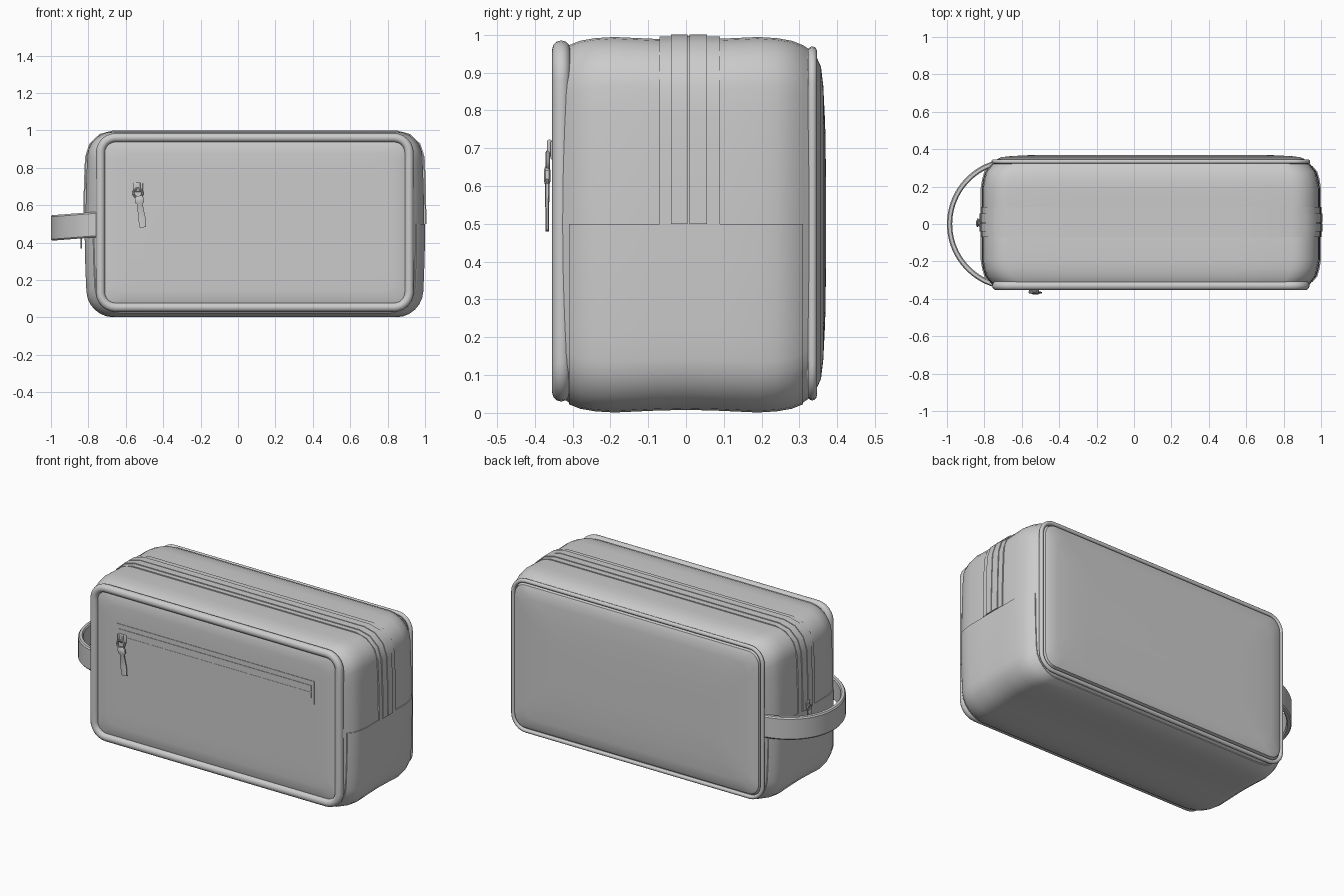
import bpy, bmesh, math
from mathutils import Matrix, Vector

if "Cube" in bpy.data.objects:
    bpy.data.objects.remove(bpy.data.objects["Cube"])

XL, XR = -0.797, 0.977      # body sides before bulging


def loft(name, rows, loop=True, wrap=False, mat=None):
    """Skin rows of 3D points; loop closes each row, wrap joins last row to first."""
    bm = bmesh.new()
    v = [[bm.verts.new(p) for p in row] for row in rows]
    nr, nc = len(v), len(v[0])
    for i in range(nr if wrap else nr - 1):
        for j in range(nc if loop else nc - 1):
            a, b, k = v[i], v[(i + 1) % nr], (j + 1) % nc
            bm.faces.new((a[j], a[k], b[k], b[j]))
    if not wrap:
        bm.faces.new(v[0])
        bm.faces.new(v[-1])
    if not loop:
        bm.faces.new([r[0] for r in v])
        bm.faces.new([r[-1] for r in v])
    bmesh.ops.recalc_face_normals(bm, faces=bm.faces)
    if mat:
        bm.transform(mat)
    me = bpy.data.meshes.new(name)
    bm.to_mesh(me)
    bm.free()
    ob = bpy.data.objects.new(name, me)
    bpy.context.collection.objects.link(ob)
    return ob


def box(name, c, s, mat=None, bevel=0.0):
    x, y, z = [d / 2 for d in s]
    rows = [[Vector(c) + Vector((sx * x, sy * y, sz * z)) for sx, sy in
             ((-1, -1), (1, -1), (1, 1), (-1, 1))] for sz in (-1, 1)]
    ob = loft(name, rows, mat=mat)
    if bevel:
        m = ob.modifiers.new("bevel", 'BEVEL')
        m.width, m.segments = bevel, 2
    return ob


def outline(x0, x1, z0, z1, r, bulge=0.0, n=6):
    """Rounded rectangle in x/z, starting at the middle of the right side."""
    zm, xm = (z0 + z1) / 2, (x0 + x1) / 2
    arcs = []
    for q, (cx, cz) in enumerate(((x1 - r, z1 - r), (x0 + r, z1 - r),
                                  (x0 + r, z0 + r), (x1 - r, z0 + r))):
        arcs.append([(cx + r * math.cos(a), cz + r * math.sin(a)) for a in
                     [(q + i / n) * math.pi / 2 for i in range(n + 1)]])
    key = [(x1, zm)] + arcs[0] + arcs[1] + [(x0, zm)] + arcs[2] + arcs[3]
    straight = (0, n + 1, 2 * n + 2, 2 * n + 3, 3 * n + 4, 4 * n + 5)
    pts = []
    for q, (a, b) in enumerate(zip(key, key[1:] + key[:1])):
        m = 5 if q in straight else 1
        pts += [(a[0] + (b[0] - a[0]) * i / m, a[1] + (b[1] - a[1]) * i / m) for i in range(m)]
    hx, hz = (x1 - x0) / 2, (z1 - z0) / 2
    return [(x + bulge * (x - xm) / hx * (1 - ((z - zm) / hz) ** 2), z) for x, z in pts]


def body_outline(ix, iz, off=0.0, n=6):
    z = 0.006 + iz - off
    return outline(XL + ix - off, XR - ix + off, z, 1 - z, 0.13 + off, 0.018, n)


def at_y(pts, y):
    return [(x, y, z) for x, z in pts]


# Soft main body, pillowed from front to back
half = [(-0.33, 0.06, 0.035), (-0.31, 0.045, 0.022), (-0.28, 0.02, 0.01),
        (-0.24, 0.008, 0.003), (-0.19, 0, 0), (-0.08, 0, 0.005)]
stations = half + [(0, 0, 0.007)] + [(-y, a, b) for y, a, b in reversed(half)]
loft("bag_body", [at_y(body_outline(a, b), y) for y, a, b in stations])

# Lower wrap panel covering the base and half the sides
def lower(off, items):
    rows = []
    for y, a, b in items:
        p = body_outline(a, b, off)
        rows.append(at_y(p[len(p) // 2:] + p[:1], y))
    return rows
inner_st = stations[1:-1]
loft("lower_wrap", lower(0.005, inner_st) + lower(-0.004, inner_st[::-1]), loop=False, wrap=True)

# Main zip: layered tapes running over the top and halfway down both sides
def band(name, y0, y1, off):
    rows = []
    for y, o in ((y0, -0.02), (y0, off), (y1, off), (y1, -0.02)):
        p = body_outline(0, 0.006, o, 3)
        rows.append(at_y(p[:len(p) // 2 + 1], y))
    loft(name, rows, loop=False, wrap=True)
band("zip_border_front", -0.07, -0.04, 0.007)
band("zip_tape_front", -0.04, 0.004, 0.012)
band("zip_teeth", 0.004, 0.009, 0.008)
band("zip_tape_back", 0.009, 0.055, 0.012)
band("zip_border_back", 0.055, 0.09, 0.007)

# Front and back panels, gently domed
def panel(name, rect, rows):
    x0, x1, z0, z1 = rect
    loft(name, [at_y(outline(x0 + i, x1 - i, z0 + i, z1 - i, 0.07), y) for y, i in rows])
panel("front_panel", (-0.73, 0.91, 0.06, 0.955),
      [(-0.30, 0), (-0.328, 0.005), (-0.338, 0.03), (-0.342, 0.08), (-0.343, 0.15)])
panel("back_panel", (-0.74, 0.92, 0.06, 0.945),
      [(0.32, 0), (0.347, 0.008), (0.357, 0.03), (0.363, 0.08), (0.368, 0.18), (0.37, 0.3)])

# Piping round both panels
def piping(name, rect, y, r, corner):
    p = outline(*rect, corner)
    rows = []
    n = len(p)
    for i, (x, z) in enumerate(p):
        tx, tz = p[(i + 1) % n][0] - p[i - 1][0], p[(i + 1) % n][1] - p[i - 1][1]
        l = math.hypot(tx, tz)
        nx, nz = tz / l, -tx / l
        ring = []
        for k in range(12):
            a = k * math.tau / 12
            ring.append((x + nx * r * math.cos(a), y + r * math.sin(a), z + nz * r * math.cos(a)))
        rows.append(ring)
    loft(name, rows, wrap=True)
piping("front_piping", (-0.735, 0.915, 0.054, 0.961), -0.33, 0.024, 0.08)
piping("back_piping", (-0.75, 0.93, 0.045, 0.957), 0.334, 0.012, 0.085)

# Front pocket zip: flat surround, two tapes, teeth line
box("pocket_surround", (0.0875, -0.342, 0.705), (1.335, 0.008, 0.14))
for name, z in (("pocket_tape_upper", 0.729), ("pocket_tape_lower", 0.688)):
    box(name, (0.0875, -0.345, z), (1.30, 0.008, 0.036))
box("pocket_teeth", (0.0875, -0.3445, 0.7085), (1.30, 0.006, 0.005))

# Zip pull: slider, bridge, ring and tapered tag, facing local -y
def pull(prefix, mat, s=1.0, lean=0.0):
    mat = mat @ Matrix.Scale(s, 4)
    box(prefix + "_slider", (0, -0.004, 0), (0.055, 0.014, 0.05), mat, 0.004)
    box(prefix + "_bridge", (0.002, -0.014, 0.005), (0.022, 0.012, 0.045), mat, 0.004)
    ring = []
    for i in range(20):
        a = i * math.tau / 20
        ring.append([((0.024 + 0.006 * math.cos(b)) * math.cos(a), -0.018 + 0.006 * math.sin(b),
                      -0.03 + (0.024 + 0.006 * math.cos(b)) * math.sin(a))
                     for b in [k * math.tau / 8 for k in range(8)]])
    loft(prefix + "_ring", ring, wrap=True, mat=mat)
    tag = []
    for z, w, t in ((0, 0.012, 0.006), (-0.012, 0.024, 0.009), (-0.035, 0.024, 0.009),
                    (-0.045, 0.014, 0.006), (-0.12, 0.02, 0.005), (-0.17, 0.017, 0.005)):
        tag.append([(x * w, -0.02 + y * t, z) for x, y in
                    ((-1, -0.5), (-0.6, -1), (0.6, -1), (1, -0.5), (1, 0.5), (0.6, 1), (-0.6, 1), (-1, 0.5))])
    loft(prefix + "_tag", tag, mat=mat @ Matrix.Translation((0.005, 0, -0.045)) @ Matrix.Rotation(lean, 4, 'Y'))
pull("pocket_pull", Matrix.Translation((-0.535, -0.347, 0.695)), 1.0, -0.13)
pull("main_pull", Matrix.Translation((-0.822, 0.007, 0.53)) @ Matrix.Rotation(-math.pi / 2, 4, 'Z'), 0.75)

# Curved carry strap on the left side, dropping slightly towards its tip
rows = []
end = math.atan2(0.34, 0.092)
for i in range(33):
    a = math.pi - end + 2 * end * i / 32
    row = []
    for r, z in ((0.352, -0.060), (0.346, -0.068), (0.330, -0.068), (0.324, -0.060),
                 (0.324, 0.060), (0.330, 0.068), (0.346, 0.068), (0.352, 0.060)):
        x = -0.648 + r * math.cos(a)
        row.append((x, r * math.sin(a), 0.498 + z - 0.02 * (-0.74 - x) / 0.26))
    rows.append(row)
loft("carry_strap", rows)

# Smooth shading with crisp edges
bpy.ops.object.select_all(action='SELECT')
bpy.context.view_layer.objects.active = bpy.data.objects["bag_body"]
bpy.ops.object.shade_smooth_by_angle(angle=math.radians(35))
